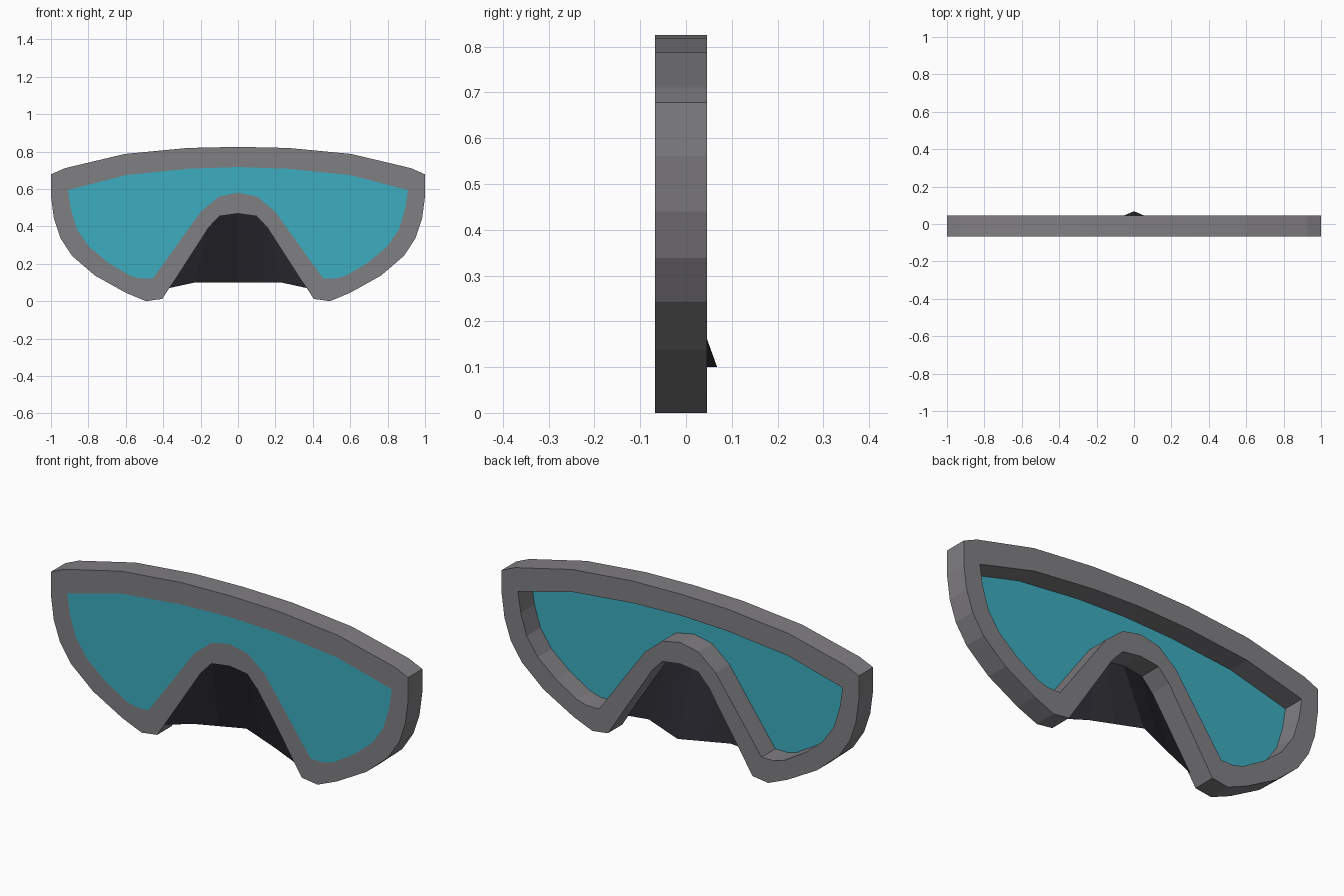
import bpy, math

if "Cube" in bpy.data.objects:
    bpy.data.objects.remove(bpy.data.objects["Cube"])

FRONT, BACK = -0.068, 0.046


def material(name, rgb):
    m = bpy.data.materials.new(name)
    m.diffuse_color = (*rgb, 1)
    m.use_nodes = True
    m.node_tree.nodes["Principled BSDF"].inputs["Base Color"].default_value = m.diffuse_color
    return m


grey = material("frame grey", (0.216, 0.209, 0.223))
teal = material("lens teal", (0.045, 0.42, 0.52))
dark = material("nose dark", (0.022, 0.021, 0.028))


def mirrored(half):
    """Close a right-half outline (first and last points on x = 0)."""
    return half + [(-x, z) for x, z in half[-2:0:-1]]


def plate(name, outlines, y0, y1, mat):
    """Filled outline (further outlines are holes) extruded from y0 to y1."""
    cu = bpy.data.curves.new(name, 'CURVE')
    cu.dimensions = '2D'
    cu.fill_mode = 'BOTH'
    cu.extrude = (y1 - y0) / 2
    for pts in outlines:
        s = cu.splines.new('POLY')
        s.points.add(len(pts) - 1)
        for p, (x, z) in zip(s.points, pts):
            p.co = (x, z, 0, 1)
        s.use_cyclic_u = True
    ob = bpy.data.objects.new(name, cu)
    bpy.context.collection.objects.link(ob)
    ob.rotation_euler.x = math.pi / 2
    ob.location.y = (y0 + y1) / 2
    bpy.ops.object.select_all(action='DESELECT')
    ob.select_set(True)
    bpy.context.view_layer.objects.active = ob
    bpy.ops.object.convert(target='MESH')
    ob = bpy.context.object
    ob.data.materials.clear()
    ob.data.materials.append(mat)
    for f in ob.data.polygons:
        f.use_smooth = False
    return ob


# Right halves of the outlines, from the top middle round to the nose arch
arch = [(0.405, 0.012), (0.16, 0.393), (0.10, 0.457), (0, 0.471)]
outer = mirrored([(0, 0.825), (0.27, 0.819), (0.605, 0.787), (0.925, 0.711),
                  (1, 0.678), (1, 0.56), (0.984, 0.44), (0.95, 0.338),
                  (0.888, 0.243), (0.765, 0.137), (0.6, 0.045),
                  (0.492, 0)] + arch)
inner = mirrored([(0, 0.717), (0.265, 0.708), (0.6, 0.674), (0.909, 0.594),
                  (0.893, 0.49), (0.86, 0.382), (0.797, 0.291),
                  (0.695, 0.206), (0.578, 0.136), (0.524, 0.121),
                  (0.455, 0.121), (0.198, 0.479), (0.102, 0.559), (0, 0.58)])

# Goggle frame and flush front lens
plate("goggle_frame", [outer, inner], FRONT, BACK, grey)
plate("lens", [inner], FRONT, FRONT + 0.004, teal)

# Nose guard: sheet from the front of the arch, sloping back to a ridge
top = [(0, -0.066, 0.471), (0.10, -0.066, 0.457), (0.16, -0.066, 0.393),
       (0.368, -0.06, 0.07)]
low = [(0, 0.068, 0.10), (0.12, 0.017, 0.10), (0.23, -0.03, 0.10)]
verts = top + low
faces = [(0, 4, 5, 1), (1, 5, 6, 2), (2, 6, 3)]
me = bpy.data.meshes.new("nose_guard")
me.from_pydata(verts, [], faces)
me.materials.append(dark)
nose = bpy.data.objects.new("nose_guard", me)
bpy.context.collection.objects.link(nose)
nose.modifiers.new("Mirror", 'MIRROR')
